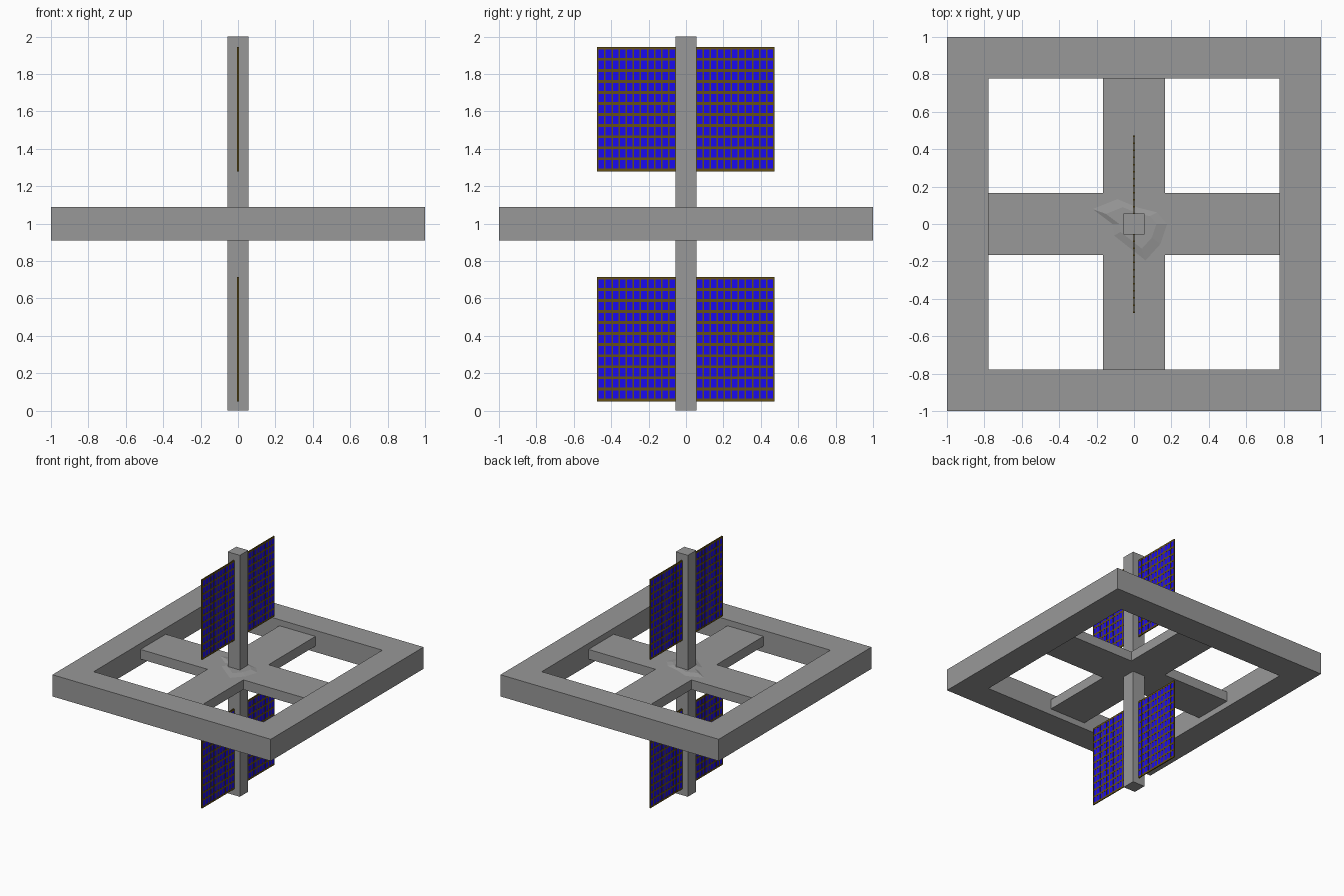
import bpy, bmesh
from mathutils import Matrix, Vector

if "Cube" in bpy.data.objects:
    bpy.data.objects.remove(bpy.data.objects["Cube"])


def material(name, rgb):
    m = bpy.data.materials.new(name)
    m.diffuse_color = (*rgb, 1)
    m.use_nodes = True
    m.node_tree.nodes["Principled BSDF"].inputs["Base Color"].default_value = m.diffuse_color
    return m


grey = material("hull_grey", (0.315, 0.315, 0.315))
blue = material("cell_blue", (0.01, 0.003, 0.88))
brown = material("grid_brown", (0.13, 0.08, 0.008))


def add_box(bm, lo, hi):
    lo, hi = Vector(lo), Vector(hi)
    size = hi - lo
    bmesh.ops.create_cube(bm, size=1, matrix=Matrix.Translation((lo + hi) / 2) @ Matrix.Diagonal((*size, 1)))


def finish(bm, name, mat=grey):
    bmesh.ops.recalc_face_normals(bm, faces=bm.faces)
    me = bpy.data.meshes.new(name)
    bm.to_mesh(me)
    bm.free()
    ob = bpy.data.objects.new(name, me)
    bpy.context.collection.objects.link(ob)
    me.materials.append(mat)
    return ob


def prism(name, outline, z0, z1):
    bm = bmesh.new()
    face = bm.faces.new([bm.verts.new((x, y, z0)) for x, y in outline])
    top = bmesh.ops.extrude_face_region(bm, geom=[face])["geom"]
    bmesh.ops.translate(bm, vec=(0, 0, z1 - z0), verts=[v for v in top if isinstance(v, bmesh.types.BMVert)])
    # close the underside, which the extrusion may leave open
    bmesh.ops.holes_fill(bm, edges=[ed for ed in bm.edges if ed.is_boundary])
    return finish(bm, name)


# Square outer ring, four walls joined corner to corner
bm = bmesh.new()
signs = [(-1, -1), (1, -1), (1, 1), (-1, 1)]
rings = [[bm.verts.new((sx * r, sy * r, z)) for sx, sy in signs]
         for r, z in ((1, 0.91), (1, 1.09), (0.778, 1.09), (0.778, 0.91))]
for k in range(4):
    a, b = rings[k], rings[(k + 1) % 4]
    for i in range(4):
        j = (i + 1) % 4
        bm.faces.new((a[i], a[j], b[j], b[i]))
finish(bm, "outer_ring")

# Thinner cross joining the ring to the mast
w, e = 0.165, 0.778
prism("cross_arms", [(w, -e), (w, -w), (e, -w), (e, w), (w, w), (w, e),
                     (-w, e), (-w, w), (-e, w), (-e, -w), (-w, -w), (-w, -e)], 0.96, 1.04)

# Central mast
bm = bmesh.new()
add_box(bm, (-0.055, -0.055, 0), (0.055, 0.055, 2))
finish(bm, "mast")

# Low faceted mound around the mast
bm = bmesh.new()
rim = [(0.2, 0), (0.14, 0.07), (0.02, 0.1), (-0.1, 0.15), (-0.25, 0.09),
       (-0.13, 0.0), (-0.12, -0.07), (0.07, -0.22), (0.16, -0.12)]
base = [bm.verts.new((x, y, 1.036)) for x, y in rim]
crown = [bm.verts.new((x * 0.6, y * 0.6, 1.05)) for x, y in rim]
for i in range(len(rim)):
    j = (i + 1) % len(rim)
    bm.faces.new((base[i], base[j], crown[j], crown[i]))
bm.faces.new(crown)
bm.faces.new(base[::-1])
finish(bm, "hub_mound")

# Solar wings: blue sheet with a raised brown grid on both faces
N = 11
bar_y, bar_z = 0.008, 0.015
for level, z0, z1 in (("lower", 0.05, 0.715), ("upper", 1.28, 1.945)):
    for side, y0, y1 in (("front", -0.475, -0.05), ("back", 0.05, 0.473)):
        bm = bmesh.new()
        add_box(bm, (-0.003, y0 + 0.003, z0 + 0.003), (0.003, y1 - 0.003, z1 - 0.003))
        finish(bm, f"{level}_{side}_cells", blue)
        bm = bmesh.new()
        for i in range(N + 1):
            y = y0 + (y1 - y0 - bar_y) * i / N
            z = z0 + (z1 - z0 - bar_z) * i / N
            add_box(bm, (-0.0042, y, z0), (0.0042, y + bar_y, z1))
            add_box(bm, (-0.004, y0, z), (0.004, y1, z + bar_z))
        finish(bm, f"{level}_{side}_grid", brown)
